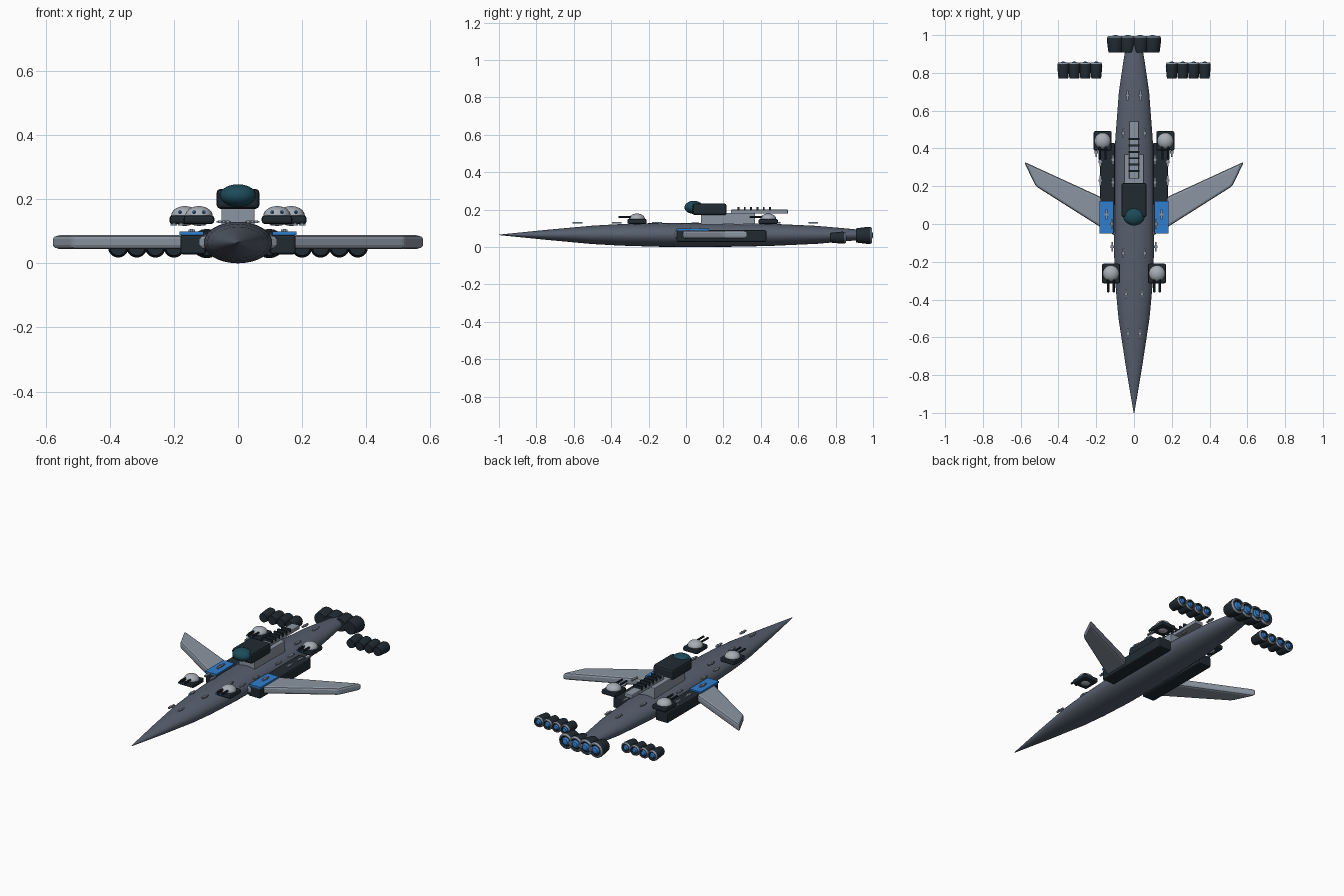
import bpy, bmesh, math
from mathutils import Matrix, Vector

if "Cube" in bpy.data.objects:
    bpy.data.objects.remove(bpy.data.objects["Cube"])


def material(name, rgb):
    m = bpy.data.materials.new(name)
    m.use_nodes = True
    m.diffuse_color = (*rgb, 1)
    m.node_tree.nodes["Principled BSDF"].inputs["Base Color"].default_value = (*rgb, 1)
    return m


HULL = material("hull slate", (0.095, 0.115, 0.155))
GREY = material("panel grey", (0.26, 0.30, 0.36))
PALE = material("dome grey", (0.39, 0.42, 0.46))
DARK = material("dark gunmetal", (0.015, 0.024, 0.032))
TEAL = material("teal glass", (0.012, 0.07, 0.10))
BLUE = material("bright blue", (0.03, 0.21, 0.62))


def finish(name, bm, mats, smooth=True):
    bmesh.ops.recalc_face_normals(bm, faces=bm.faces)
    mesh = bpy.data.meshes.new(name)
    bm.to_mesh(mesh)
    bm.free()
    for m in mats:
        mesh.materials.append(m)
    ob = bpy.data.objects.new(name, mesh)
    bpy.context.collection.objects.link(ob)
    if smooth:
        bpy.ops.object.select_all(action='DESELECT')
        ob.select_set(True)
        bpy.context.view_layer.objects.active = ob
        bpy.ops.object.shade_smooth_by_angle(angle=math.radians(35))
    return ob


def bevel(ob, width, segments=2):
    mod = ob.modifiers.new("soft edges", 'BEVEL')
    mod.width, mod.segments = width, segments
    return ob


def box(name, mat, x, y, z, round_edge=0):
    """Box from (low, high) ranges on each axis."""
    bm = bmesh.new()
    size = [b - a for a, b in (x, y, z)]
    mid = Vector([(a + b) / 2 for a, b in (x, y, z)])
    bmesh.ops.create_cube(bm, size=1, matrix=Matrix.Translation(mid) @ Matrix.Diagonal((*size, 1)))
    ob = finish(name, bm, [mat], False)
    return bevel(ob, round_edge) if round_edge else ob


def lathe(name, profile, mats, centre, squash=1, sides=24, slots=None):
    """Spin (y, radius) points about the y axis; slots gives a material per band."""
    bm = bmesh.new()
    rings = []
    for y, r in profile:
        rings.append([bm.verts.new((centre[0] + r * math.cos(a), centre[1] + y,
                                    centre[2] + r * squash * math.sin(a)))
                      for a in (2 * math.pi * i / sides for i in range(sides))])
    for k, (a, b) in enumerate(zip(rings, rings[1:])):
        for i in range(sides):
            j = (i + 1) % sides
            f = bm.faces.new((a[i], a[j], b[j], b[i]))
            f.material_index = slots[k] if slots else 0
    bm.faces.new(rings[0])
    end = bm.faces.new(rings[-1])
    end.material_index = slots[-1] if slots else 0
    return finish(name, bm, mats)


def ellipsoid(name, mat, centre, radii):
    bm = bmesh.new()
    bmesh.ops.create_uvsphere(bm, u_segments=24, v_segments=14, radius=1,
                              matrix=Matrix.Translation(centre) @ Matrix.Diagonal((*radii, 1)))
    return finish(name, bm, [mat])


# Hull
lathe("hull", [(-1, 0.002), (-0.75, 0.044), (-0.5, 0.082), (-0.35, 0.096), (-0.15, 0.106),
               (0.05, 0.108), (0.25, 0.106), (0.45, 0.099), (0.7, 0.08), (0.85, 0.058),
               (0.95, 0.042)], [HULL], (0, 0, 0.065), squash=0.6, sides=32)


# Swept wings
def wing(side):
    bm = bmesh.new()
    outline = [(0.06, -0.085), (0.18, -0.015), (0.52, 0.2), (0.583, 0.33), (0.18, 0.145), (0.06, 0.09)]
    face = bm.faces.new([bm.verts.new((side * x, y, 0.045)) for x, y in outline])
    grown = bmesh.ops.extrude_face_region(bm, geom=[face])["geom"]
    bmesh.ops.translate(bm, vec=(0, 0, 0.043),
                        verts=[v for v in grown if isinstance(v, bmesh.types.BMVert)])
    bevel(finish("wing", bm, [GREY], False), 0.012)


def span(side, a, b):
    return tuple(sorted((side * a, side * b)))


# Engine bells: dark shell, grey rim, dark throat, blue core
def engine(x, y, z, r, length):
    lathe("engine", [(0, r * 0.8), (length * 0.15, r * 0.86), (length * 0.72, r), (length * 0.86, r * 0.97),
                     (length * 0.95, r * 0.84), (length * 0.95, r * 0.72), (length * 0.86, r * 0.6),
                     (length * 0.86, r * 0.52), (length * 0.97, r * 0.36), (length, r * 0.14)],
          [DARK, GREY, BLUE], (x, y, z), sides=20, slots=[0, 0, 0, 1, 1, 0, 0, 2, 2, 2])


# Twin gun turrets
def turret(x, y):
    box("turret_base", DARK, (x - 0.048, x + 0.048), (y - 0.052, y + 0.052), (0.123, 0.15), 0.009)
    ellipsoid("turret_dome", PALE, (x, y, 0.148), (0.043, 0.043, 0.031))
    for dx in (-0.015, 0.015):
        lathe("gun_barrel", [(-0.1, 0.003), (-0.098, 0.006), (0, 0.006)], [DARK, BLUE],
              (x + dx, y, 0.16), sides=10, slots=[1, 0])


for side in (-1, 1):
    wing(side)
    box("side_pod", DARK, span(side, 0.1, 0.18), (-0.05, 0.43), (0.028, 0.09), 0.008)
    box("blue_panel", BLUE, span(side, 0.108, 0.182), (-0.05, 0.122), (0.089, 0.099))
    turret(side * 0.122, -0.262)
    turret(side * 0.166, 0.44)
    for i in range(4):
        engine(side * (0.2 + i * 0.058), 0.77, 0.05, 0.032, 0.09)
    for i in range(2):
        engine(side * (0.033 + i * 0.065), 0.908, 0.062, 0.046, 0.092)
    # Deck fittings: slim rails with a small cross piece
    for x, y, z in ((0.035, 0.68, 0.13), (0.057, 0.48, 0.13), (0.057, -0.155, 0.13),
                    (0.043, -0.37, 0.13), (0.032, -0.58, 0.13), (0.145, 0.05, 0.103),
                    (0.115, -0.12, 0.122), (0.118, 0.0, 0.122), (0.112, 0.22, 0.122),
                    (0.178, 0.23, 0.122), (0.112, 0.34, 0.122), (0.178, 0.33, 0.122),
                    (0.2, 0.38, 0.122)):
        x *= side
        box("deck_rail", GREY, (x - 0.005, x + 0.005), (y - 0.026, y + 0.026), (z - 0.004, z + 0.004))
        box("deck_rail_cross", GREY, (x - 0.01, x + 0.01), (y - 0.006, y + 0.006), (z - 0.003, z + 0.003))

# Superstructure
box("tower_base", GREY, (-0.052, 0.052), (0.08, 0.37), (0.1, 0.182), 0.004)
box("rear_spar", GREY, (-0.026, 0.026), (0.24, 0.545), (0.178, 0.2), 0.004)
for i in range(6):
    y = 0.28 + i * 0.034
    box("spar_rib", DARK, (-0.03, 0.03), (y - 0.005, y + 0.005), (0.195, 0.214))
box("bridge", DARK, (-0.067, 0.067), (0.035, 0.217), (0.17, 0.233), 0.013)
ellipsoid("bridge_canopy", TEAL, (0, 0.042, 0.212), (0.057, 0.05, 0.035))
